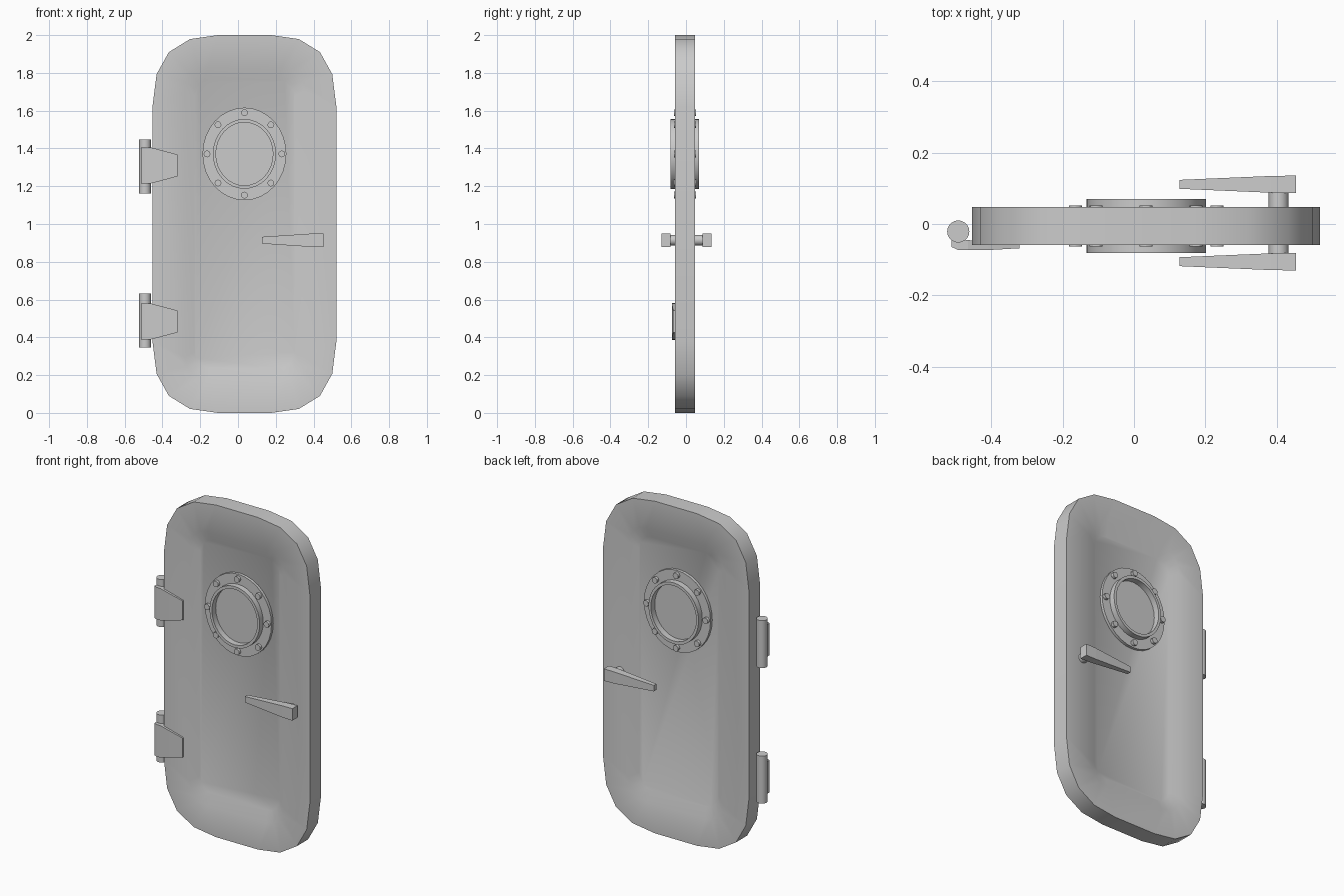
import bpy, bmesh, math

if "Cube" in bpy.data.objects:
    bpy.data.objects.remove(bpy.data.objects["Cube"])

CX = 0.034      # door centre line
PZ = 1.371      # porthole centre height


def finish(name, bm, smooth=True):
    bmesh.ops.recalc_face_normals(bm, faces=bm.faces)
    me = bpy.data.meshes.new(name)
    bm.to_mesh(me)
    bm.free()
    ob = bpy.data.objects.new(name, me)
    bpy.context.collection.objects.link(ob)
    if smooth:
        bpy.ops.object.select_all(action='DESELECT')
        ob.select_set(True)
        bpy.context.view_layer.objects.active = ob
        bpy.ops.object.shade_smooth_by_angle(angle=math.radians(30))
    return ob


def loft(name, rings, closed=False, smooth=True):
    """Skin equal-length rings; cap both ends unless the loft closes on itself."""
    bm = bmesh.new()
    vs = [[bm.verts.new(p) for p in r] for r in rings]
    n = len(vs[0])
    pairs = list(zip(vs, vs[1:]))
    if closed:
        pairs.append((vs[-1], vs[0]))
    else:
        bm.faces.new(vs[0])
        bm.faces.new(vs[-1])
    for a, b in pairs:
        for i in range(n):
            j = (i + 1) % n
            bm.faces.new((a[i], a[j], b[j], b[i]))
    return finish(name, bm, smooth)


def four_way(quarter, y):
    """Mirror a top-to-side quarter outline into a full ring."""
    q = list(quarter)
    full = (q + [(x, -z) for x, z in q[::-1]] +
            [(-x, -z) for x, z in q] + [(-x, z) for x, z in q[::-1]])
    return [(CX + x, y, 1.0 + z) for x, z in full]


def rounded(w, h, r):
    return [(w - r + r * math.sin(a), h - r + r * math.cos(a))
            for a in (math.radians(22.5 * i) for i in range(5))]


def oval(r, y, n=32, cx=CX, cz=PZ, k=1.105):
    return [(cx + r * math.cos(2 * math.pi * i / n), y,
             cz + k * r * math.sin(2 * math.pi * i / n)) for i in range(n)]


# Door leaf with a sunken panel on both faces
outer = [(0.14, 1.0), (0.288, 0.979), (0.40, 0.91), (0.465, 0.793), (0.487, 0.62)]
lip = rounded(0.315, 0.825, 0.12)
floor = rounded(0.265, 0.762, 0.085)
loft("door_leaf", [four_way(floor, -0.030), four_way(lip, -0.059),
                   four_way(outer, -0.059), four_way(outer, 0.047),
                   four_way(lip, 0.047), four_way(floor, 0.018)])

# Porthole: flange, raised rim, glass
loft("porthole_flange", [oval(0.222, -0.047), oval(0.222, 0.035),
                         oval(0.155, 0.035), oval(0.155, -0.047)], closed=True)
loft("porthole_rim", [oval(0.167, -0.081), oval(0.167, 0.070),
                      oval(0.151, 0.070), oval(0.151, -0.081)], closed=True)
loft("porthole_glass", [oval(0.153, -0.045), oval(0.153, 0.033)])

# Flange bolts on both faces
for side, y0, y1 in (("front", -0.040, -0.063), ("back", 0.028, 0.052)):
    for i in range(8):
        a = i * math.pi / 4
        x, z = CX + 0.198 * math.cos(a), PZ + 0.218 * math.sin(a)
        loft(f"{side}_bolt_{i + 1}",
             [oval(0.018, y, 12, x, z, 1.0) for y in (y0, y1)])

# Handle spindle through the door
loft("handle_spindle", [oval(0.028, y, 16, 0.405, 0.914, 1.0) for y in (-0.09, 0.10)])


# Tapered lever handles
def lever(name, yc):
    rings = []
    for x, hy, hz in ((0.128, 0.0125, 0.018), (0.385, 0.0235, 0.035), (0.453, 0.0245, 0.036)):
        rings.append([(x, yc + sy * hy, 0.914 + sz * hz)
                      for sy, sz in ((-1, -1), (1, -1), (1, 1), (-1, 1))])
    loft(name, rings, smooth=False)


lever("front_handle", -0.1055)
lever("back_handle", 0.111)


# Hinges: vertical barrel plus a tapered strap on the front face
for name, zb, zp in (("upper", 1.304, 1.31), ("lower", 0.488, 0.484)):
    circle = [(-0.492 + 0.031 * math.cos(2 * math.pi * i / 20),
               -0.021 + 0.031 * math.sin(2 * math.pi * i / 20)) for i in range(20)]
    loft(f"{name}_hinge_barrel",
         [[(x, y, zb + s * 0.143) for x, y in circle] for s in (-1, 1)])
    strap = [(-0.511, -0.045, -0.064, 0.097), (-0.492, -0.045, -0.073, 0.097),
             (-0.465, -0.045, -0.073, 0.096), (-0.41, -0.050, -0.073, 0.082),
             (-0.321, -0.055, -0.068, 0.058)]
    loft(f"{name}_hinge_strap",
         [[(x, yb, zp - h), (x, yf, zp - h), (x, yf, zp + h), (x, yb, zp + h)]
          for x, yb, yf, h in strap], smooth=False)
